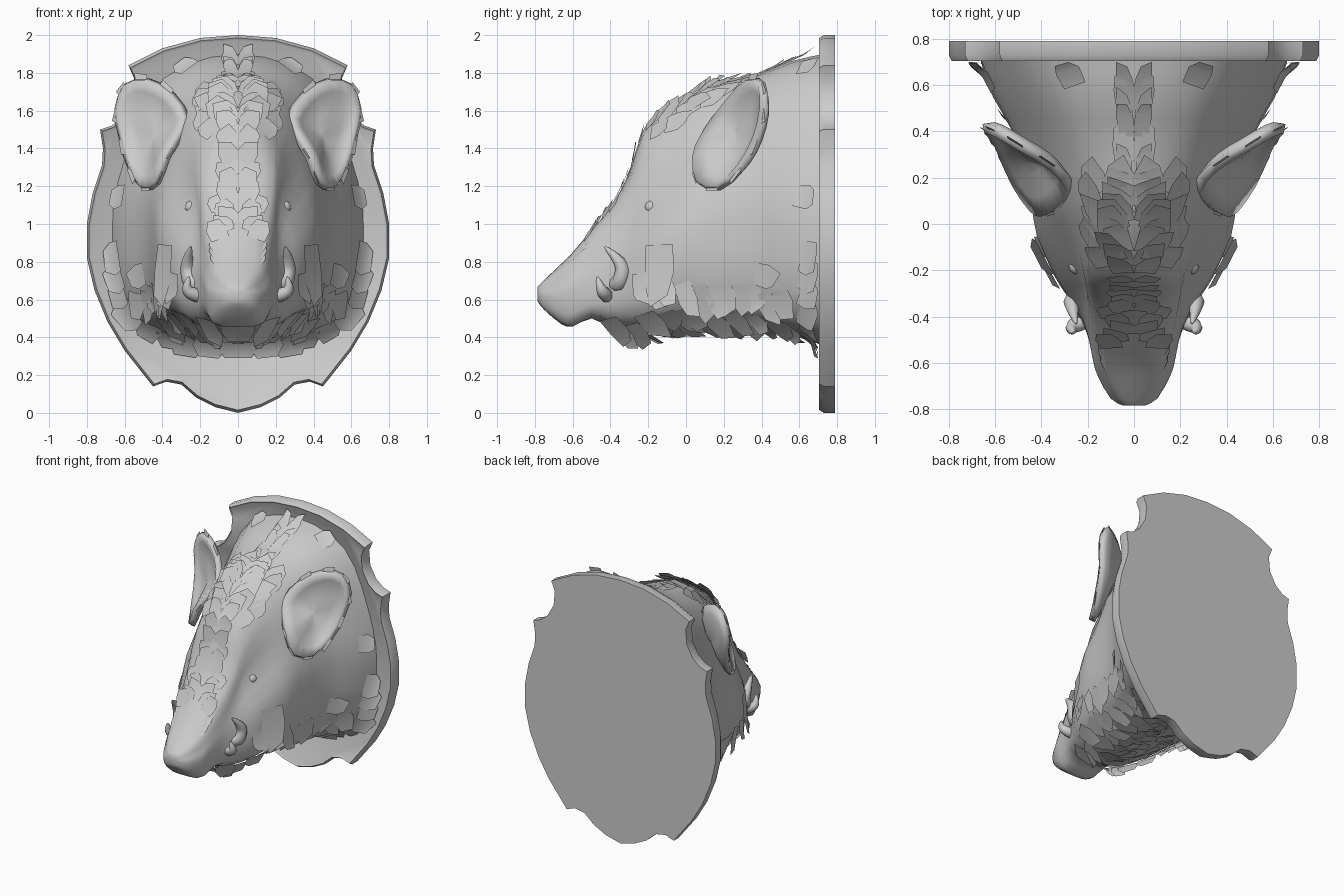
import bpy, bmesh, math, random
from mathutils import Vector as V
from mathutils.bvhtree import BVHTree

if "Cube" in bpy.data.objects:
    bpy.data.objects.remove(bpy.data.objects["Cube"])

random.seed(4)


def make(name, verts, faces, mirror=False, smooth=40):
    me = bpy.data.meshes.new(name)
    me.from_pydata([tuple(v) for v in verts], [], faces)
    bm = bmesh.new()
    bm.from_mesh(me)
    bmesh.ops.recalc_face_normals(bm, faces=bm.faces)
    bm.to_mesh(me)
    bm.free()
    ob = bpy.data.objects.new(name, me)
    bpy.context.collection.objects.link(ob)
    bpy.ops.object.select_all(action='DESELECT')
    ob.select_set(True)
    bpy.context.view_layer.objects.active = ob
    bpy.ops.object.shade_smooth_by_angle(angle=math.radians(smooth))
    if mirror:
        ob.modifiers.new("mirror", 'MIRROR').use_mirror_merge = False
    return ob


def spline(pts, n, closed=False):
    """Catmull-Rom points through pts, n steps per span."""
    out, k = [], len(pts)
    get = (lambda i: pts[i % k]) if closed else (lambda i: pts[max(0, min(k - 1, i))])
    for i in range(k if closed else k - 1):
        a, b, c, d = get(i - 1), get(i), get(i + 1), get(i + 2)
        for j in range(n):
            t = j / n
            out.append(0.5 * (2 * b + (c - a) * t + (2 * a - 5 * b + 4 * c - d) * t * t
                              + (3 * b - a - 3 * c + d) * t ** 3))
    return out if closed else out + [pts[-1]]


def loft(name, rings, cap_start=True, cap_end=True, **kw):
    n = len(rings[0])
    verts = [v for r in rings for v in r]
    faces = [[i * n + j, i * n + (j + 1) % n, (i + 1) * n + (j + 1) % n, (i + 1) * n + j]
             for i in range(len(rings) - 1) for j in range(n)]
    if cap_start:
        faces.append(list(range(n))[::-1])
    if cap_end:
        faces.append([len(verts) - n + j for j in range(n)])
    return make(name, verts, faces, **kw)


# wall plaque: shield outline (right half, mirrored)
half = [(0, 2), (.2, 1.985), (.4, 1.93), (.58, 1.84), (.55, 1.77), (.56, 1.66), (.61, 1.57),
        (.67, 1.52), (.73, 1.50), (.715, 1.4), (.72, 1.31), (.77, 1.16), (.80, 1.0), (.80, .82),
        (.76, .65), (.69, .48), (.60, .33), (.45, .14), (.38, .165), (.30, .15), (.22, .08),
        (.12, .03), (0, 0)]
outline = half + [(-x, z) for x, z in half[-2:0:-1]]


def plaque_ring(s, y):
    return [V((x * s, y, 1 + (z - 1) * s)) for x, z in outline]


loft("plaque", [plaque_ring(1, .79), plaque_ring(1, .73), plaque_ring(.985, .705),
                plaque_ring(.97, .715)], smooth=50)

# head: sections of y, top z, shoulder x z, mid x, wide x z, low x z, bottom z
sections = [
    (-.785, .67, .03, .66, .04, .045, .63, .03, .60, .59),
    (-.755, .70, .06, .69, .085, .10, .62, .08, .56, .55),
    (-.66, .79, .11, .76, .14, .155, .62, .12, .49, .47),
    (-.60, .85, .12, .82, .16, .175, .65, .14, .48, .46),
    (-.50, .97, .14, .93, .18, .195, .68, .17, .53, .50),
    (-.40, 1.09, .16, 1.04, .20, .23, .72, .21, .52, .45),
    (-.30, 1.27, .18, 1.19, .215, .29, .80, .26, .52, .43),
    (-.22, 1.51, .19, 1.36, .24, .34, .86, .30, .53, .43),
    (-.05, 1.65, .21, 1.50, .31, .42, .94, .34, .55, .44),
    (.10, 1.73, .23, 1.60, .37, .445, 1.0, .38, .56, .45),
    (.35, 1.78, .28, 1.68, .44, .50, 1.02, .42, .55, .45),
    (.55, 1.86, .34, 1.75, .53, .61, .98, .50, .51, .43),
    (.73, 1.90, .40, 1.77, .60, .67, .95, .56, .48, .35),
]
cages = []
for y, zt, sx, sz, mx, wx, wz, lx, lz, zb in sections:
    right = [V((sx, y, sz)), V((mx, y, (sz + wz) / 2)), V((wx, y, wz)), V((lx, y, lz))]
    left = [V((-p.x, p.y, p.z)) for p in right[::-1]]
    cages.append([V((0, y, zt))] + right + [V((0, y, zb))] + left)
across = [spline(r, 3, True) for r in cages]
columns = [spline([r[j] for r in across], 2) for j in range(len(across[0]))]
rings = [[c[i] for c in columns] for i in range(len(columns[0]))]
head = loft("head", rings, cap_end=False, smooth=60)
bpy.context.view_layer.update()
tree = BVHTree.FromObject(head, bpy.context.evaluated_depsgraph_get())

# cupped ears: rim loop pulled in to a hollow centre
rim = [V(p) for p in [(.27, .15, 1.56), (.35, .25, 1.69), (.48, .33, 1.765), (.60, .40, 1.74),
                      (.65, .41, 1.61), (.62, .37, 1.45), (.58, .29, 1.30), (.51, .17, 1.19),
                      (.43, .06, 1.22), (.38, .04, 1.35), (.32, .08, 1.45)]]
deep = V((.43, .29, 1.46))
rim = spline(rim, 2, True)
ear = loft("ears", [rim, [p.lerp(deep, .2) + V((.01, .03, 0)) for p in rim],
                    [p.lerp(deep, .6) + V((.01, .03, 0)) for p in rim],
                    [p.lerp(deep, .92) for p in rim]], cap_start=False, smooth=60)
ear.modifiers.new("thickness", 'SOLIDIFY').thickness = .045
ear.modifiers["thickness"].offset = 0
ear.modifiers.new("mirror", 'MIRROR').use_mirror_merge = False


# tusks: tapered curved tubes
def tusk(name, pts, radius):
    path = spline([V(p) for p in pts], 3)
    loops = []
    for i, p in enumerate(path):
        d = (path[min(i + 1, len(path) - 1)] - path[max(i - 1, 0)]).normalized()
        a = d.cross(V((0, 1, .3))).normalized()
        b = d.cross(a)
        r = radius * (1 - (i / (len(path) - 1)) ** 2.5) + .005
        loops.append([p + r * (a * math.cos(k * math.pi / 4) + b * math.sin(k * math.pi / 4))
                      for k in range(8)])
    loft(name, loops, mirror=True, smooth=60)


tusk("upper_tusks", [(.18, -.38, .68), (.245, -.35, .69), (.265, -.335, .76), (.265, -.37, .82),
                     (.25, -.43, .88)], .042)
tusk("lower_tusks", [(.17, -.40, .61), (.24, -.43, .63), (.27, -.45, .66), (.26, -.47, .72)], .034)

# eyes set into the sockets
spot = tree.find_nearest(V((.27, -.2, 1.09)))[0]
for side in (1, -1):
    bpy.ops.mesh.primitive_uv_sphere_add(segments=12, ring_count=8, radius=.035,
                                         location=(side * (spot.x - .02), spot.y + .014, spot.z))
    bpy.context.object.name = "eye_right" if side > 0 else "eye_left"
    bpy.ops.object.shade_smooth()


# fur cards: ragged strips snapped to the head, combed along a flow direction
class Fur:
    def __init__(self):
        self.verts, self.faces = [], []

    def add(self, near, flow, length, width, lift):
        loc, n = tree.find_nearest(V(near))[:2]
        if n.x * loc.x + (loc.z - .9) * n.z < 0:
            n = -n
        t = V(flow)
        t = (t - n * t.dot(n)).normalized()
        s = n.cross(t)
        k = len(self.verts)
        for f, w in ((0, .9), (.55, 1), (1, .6)):
            for q in (-1, 1):
                g = f * random.uniform(.75, 1.15)
                self.verts.append(loc + n * (.006 + lift * f * f) + t * length * g
                                  + s * q * w * width / 2)
        self.faces += [[k, k + 1, k + 3, k + 2], [k + 2, k + 3, k + 5, k + 4]]

    def build(self, name):
        for v in self.verts:
            v.y = min(v.y, .70)
            v.x = max(v.x, -.03)
        make(name, self.verts, self.faces, mirror=True, smooth=60)


u = random.uniform

# crest running from the snout over the forehead to the nape
crest = Fur()
for i in range(38):
    y = -.67 + 1.2 * i / 37
    j = max(k for k in range(len(sections) - 1) if sections[k][0] <= y)
    a, b = sections[j], sections[j + 1]
    z = a[1] + (b[1] - a[1]) * (y - a[0]) / (b[0] - a[0])
    if y < -.2:
        crest.add((u(.03, .10), y, z), (.5, 1, 1.3), .11, .11, u(.01, .025))
    elif y < .15:
        crest.add((u(.03, .08), y, z), (.25, 1, .4), .15, .13, u(.015, .03))
        if i % 2:
            crest.add((u(.12, .18), y, z - .06), (.35, 1, .2), .15, .12, u(.005, .02))
    else:
        crest.add((u(.02, .05), y, z), (.1, 1, .2), .2, .07, u(.005, .02))
crest.build("crest_fur")

# beard under the jaw and throat
beard = Fur()
for i in range(13):
    y = -.45 + .98 * i / 12
    for x, z in ((.05, .42), (.2, .44), (.34, .52), (.43, .68)):
        if y < -.25 and x > .3:
            continue
        beard.add((x + u(-.04, .04), y + u(-.03, .03), z), (-.1, .4, -1), u(.13, .2),
                  u(.10, .15), u(.015, .045))
beard.build("beard_fur")

# cheek tufts behind the tusks
cheek = Fur()
cheek.add((.42, -.16, .89), (.1, 0, -1), .33, .18, .03)
cheek.add((.36, -.25, .74), (.1, .1, -1), .18, .12, .03)
cheek.build("cheek_fur")

# ruff sweeping from the lower neck on to the plaque, plus stray neck tufts
ruff = Fur()
for i in range(9):
    a = math.radians(-88 + 86 * i / 8)
    ruff.add((.64 * math.cos(a), .61, .85 + .5 * math.sin(a)),
             (u(-.2, .2), 1, -.3), u(.11, .14), u(.15, .2), u(.04, .08))
for p in ((.25, .6, 1.82), (.47, .38, .74), (.6, .58, 1.15)):
    ruff.add(p, (.2, 1, -.2), .14, .13, .03)
ruff.build("neck_ruff")

# ragged hairs on the ear rims
fringe_v, fringe_f = [], []
for i in range(2, len(rim) - 3, 2):
    a, b = rim[i], rim[i + 1]
    out = ((a + b) / 2 - V((.48, .25, 1.48))).normalized()
    k = len(fringe_v)
    fringe_v += [a - out * .02, b - out * .02, b + out * u(.01, .04), a + out * u(.0, .03)]
    fringe_f.append([k, k + 1, k + 2, k + 3])
make("ear_fringe", fringe_v, fringe_f, mirror=True)
